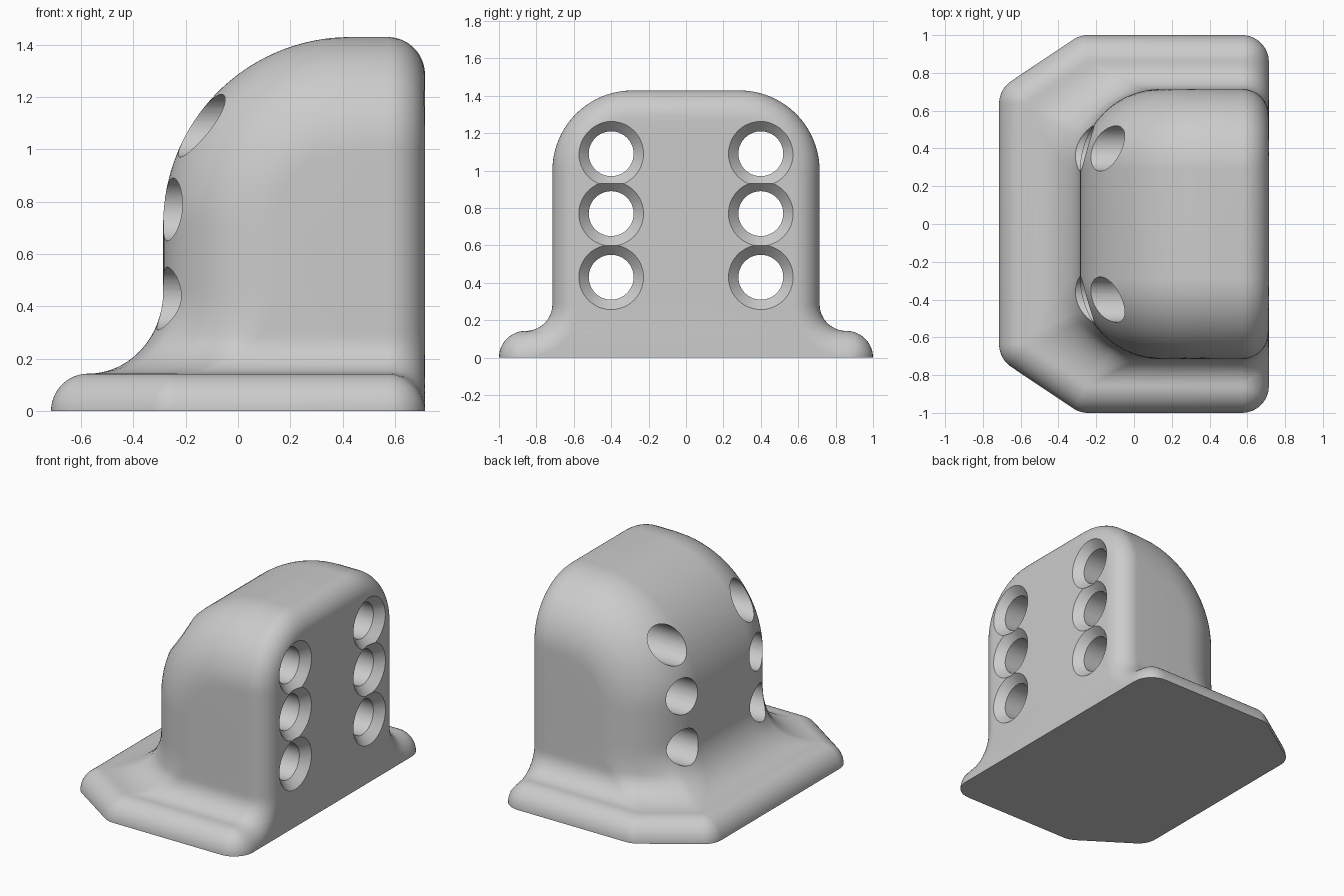
import bpy, bmesh
from math import sin, cos, acos, sqrt, pi, radians

cube = bpy.data.objects.get("Cube")
if cube:
    bpy.data.objects.remove(cube, do_unlink=True)

U = 1 / 7                      # edge radius; the whole part is laid out in this unit
SHELF, TOP = U, 10 * U         # flange height and total height
ROUND, ARC = 3 * U, 5 * U      # side rounding and big nose arc
FLARE_TOP = SHELF + 0.314      # where the nose fillet ends
CORNERS = ((-4 * U, 4.46 * U), (-1.70 * U, 6 * U))   # flange corner centres
TURN = acos(2 / sqrt(13))      # direction of the slanted flange edge
STEPS = 8


def root(v):
    return sqrt(max(v, 0))


def lerp(a, b, t):
    return a + (b - a) * t


def fillet(z, top):
    """Outward share of a concave fillet, 0 at its top, 1 at the shelf."""
    if z >= top:
        return 0
    return 1 - root(1 - min(1, (top - z) / (top - SHELF)) ** 2)


def flange_point(i, rad):
    """Rounded chamfered outline: corner, slanted edge, corner."""
    (ax, ay), (bx, by) = CORNERS
    k = min(max((i - STEPS) / STEPS, 0), 1)
    if i <= STEPS:
        a = TURN * i / STEPS
    else:
        a = TURN + (pi / 2 - TURN) * max(0, i / STEPS - 2)
    return lerp(ax, bx, k) - rad * cos(a), lerp(ay, by, k) + rad * sin(a)


def body_point(z, i):
    """Nose outline with the side edges rounded."""
    h = max(0, z - ARC)
    t_max = acos(min(1, max(0, 1 - (ARC - h) / ROUND)))
    t = t_max * i / (3 * STEPS)
    r = ARC - ROUND * (1 - cos(t))
    return 3 * U - root(r * r - h * h), 2 * U + ROUND * sin(t)


def half_width(z, e):
    """Side profile at height z, offset inwards by e."""
    if z < U - e:
        return 6 * U + root((U - e) ** 2 - z * z)
    if z < 2 * U:
        return 6 * U - root((U + e) ** 2 - (2 * U - z) ** 2)
    return 2 * U + root((ROUND - e) ** 2 - max(0, z - 7 * U) ** 2)


def section(z):
    half = []
    for i in range(3 * STEPS + 1):
        if z < SHELF:
            half.append(flange_point(i, root(U * U - z * z)))
        else:
            bx, by = body_point(z, i)
            fx, fy = flange_point(i, 0)
            half.append((lerp(bx, fx, fillet(z, FLARE_TOP)),
                         lerp(by, fy, fillet(z, 2 * U))))
    # rounded edge around the flat back
    u_max = acos(min(1, max(0, 1 - (TOP - z) / U)))
    if z < SHELF:
        mid = acos(z / U)
    else:
        mid = u_max / 2 * min(1, (z - SHELF) / U)
    for i in range(2 * STEPS + 1):
        u = mid * i / STEPS if i <= STEPS else lerp(mid, u_max, i / STEPS - 1)
        half.append((4 * U + U * sin(u), half_width(z, U * (1 - cos(u)))))
    return half + [(x, -y) for x, y in reversed(half)]


def make_object(name, rings):
    """Skin closed rings of points and cap both ends."""
    bm = bmesh.new()
    loops = [[bm.verts.new(p) for p in ring] for ring in rings]
    n = len(loops[0])
    for a, b in zip(loops, loops[1:]):
        for i in range(n):
            j = (i + 1) % n
            bm.faces.new((a[i], a[j], b[j], b[i]))
    bm.faces.new(loops[0])
    bm.faces.new(loops[-1])
    bmesh.ops.remove_doubles(bm, verts=bm.verts, dist=0.0002)
    bmesh.ops.dissolve_degenerate(bm, edges=bm.edges, dist=0.0001)
    bmesh.ops.recalc_face_normals(bm, faces=bm.faces)
    mesh = bpy.data.meshes.new(name)
    bm.to_mesh(mesh)
    bm.free()
    obj = bpy.data.objects.new(name, mesh)
    bpy.context.collection.objects.link(obj)
    return obj


# Body with flange, skinned from horizontal sections
heights = [SHELF * (1 - cos(pi * k / 18)) / 2 for k in range(18)]
heights += [lerp(SHELF, FLARE_TOP, (k / 18) ** 2) for k in range(18)]
heights += [lerp(FLARE_TOP, 7 * U, k / 12) for k in range(12)]
heights += [7 * U + ROUND * sin(pi / 2 * k / 24) for k in range(25)]
body = make_object("bracket_body", [[(x, y, z) for x, y in section(z)] for z in heights])

grey = bpy.data.materials.new("plain grey")
grey.use_nodes = True
colour = (0.6, 0.6, 0.6, 1)
grey.diffuse_color = colour
grey.node_tree.nodes["Principled BSDF"].inputs["Base Color"].default_value = colour
body.data.materials.append(grey)

# Countersunk through holes
bpy.context.view_layer.objects.active = body
body.select_set(True)
for side in (-1, 1):
    for z in (0.43, 0.77, 1.09):
        rings = []
        for x, r in ((-1, 0.12), (0.66, 0.12), (5 * U, 0.173), (0.75, 0.173)):
            rings.append([(x, side * 0.4 + r * cos(pi * k / 24), z + r * sin(pi * k / 24))
                          for k in range(48)])
        cutter = make_object("hole_cutter", rings)
        cutter.hide_render = True
        cut = body.modifiers.new("hole", 'BOOLEAN')
        cut.operation = 'DIFFERENCE'
        cut.solver = 'EXACT'
        cut.object = cutter
        bpy.ops.object.modifier_apply(modifier=cut.name)
        bpy.data.objects.remove(cutter, do_unlink=True)

bpy.ops.object.shade_smooth_by_angle(angle=radians(35))
